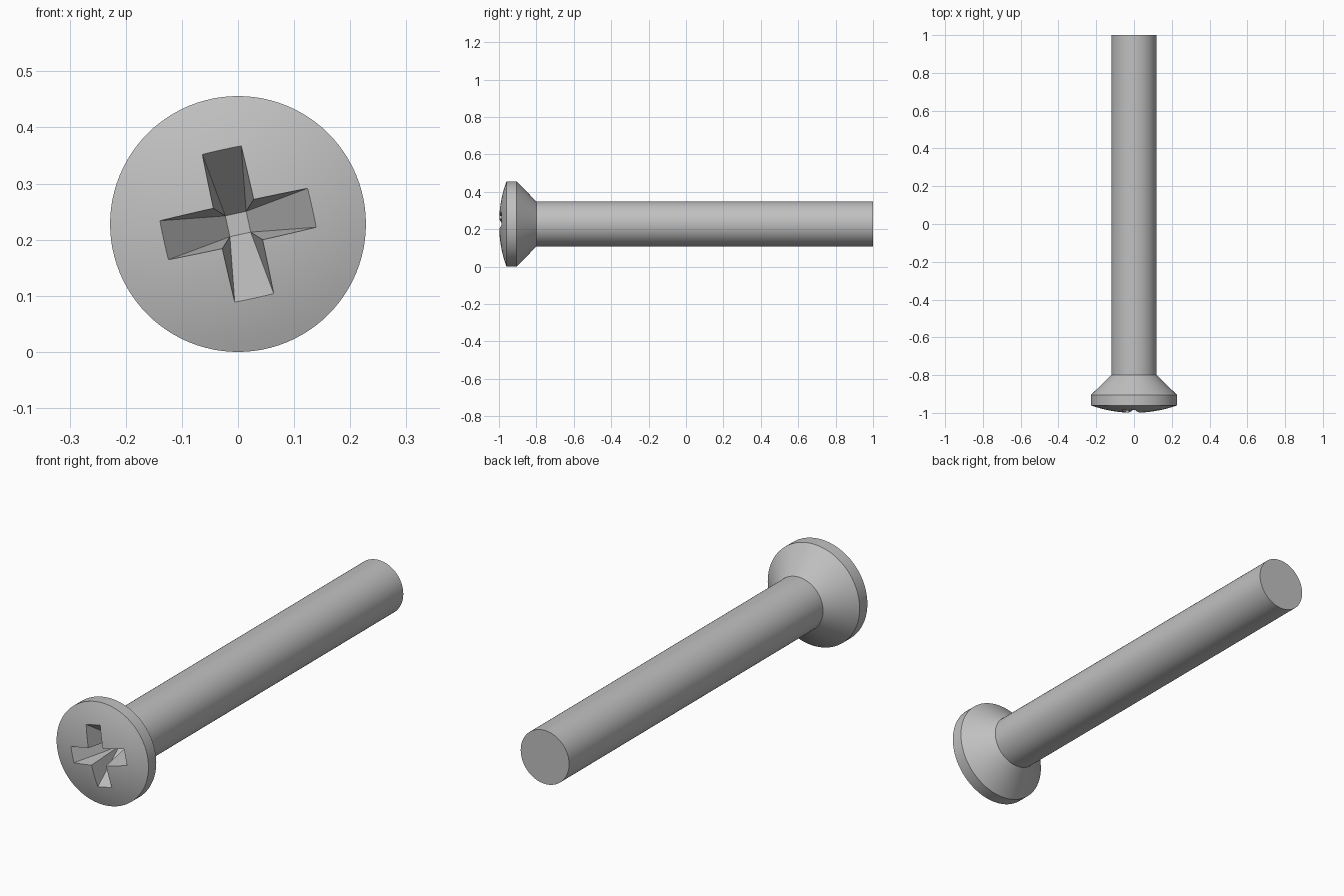
import bpy, bmesh, math
from mathutils import Matrix, Vector

cube = bpy.data.objects.get("Cube")
if cube:
    bpy.data.objects.remove(cube, do_unlink=True)

HEAD_R, SHANK_R = 0.228, 0.12
DOME_H = 0.04
TWIST = math.radians(12.4)

steel = bpy.data.materials.new("grey steel")
steel.use_nodes = True
colour = (0.53, 0.53, 0.53, 1)
steel.diffuse_color = colour
steel.node_tree.nodes["Principled BSDF"].inputs["Base Color"].default_value = colour


def make_object(name, bm):
    bmesh.ops.recalc_face_normals(bm, faces=bm.faces[:])
    mesh = bpy.data.meshes.new(name)
    bm.to_mesh(mesh)
    bm.free()
    mesh.materials.append(steel)
    ob = bpy.data.objects.new(name, mesh)
    bpy.context.collection.objects.link(ob)
    return ob


def lathe(name, profile, steps=96):
    """Spin (radius, y) points about the y axis through the head centre."""
    bm = bmesh.new()
    verts = [bm.verts.new((r, y, HEAD_R)) for r, y in profile]
    edges = [bm.edges.new(pair) for pair in zip(verts, verts[1:])]
    bmesh.ops.spin(bm, geom=verts + edges, cent=(0, 0, HEAD_R), axis=(0, 1, 0),
                   angle=math.tau, steps=steps)
    bmesh.ops.remove_doubles(bm, verts=bm.verts[:], dist=1e-5)
    return make_object(name, bm)


def wedge(name, turn):
    """Tapered slot cutter: wide at the mouth, square at the bottom."""
    bm = bmesh.new()
    rot = Matrix.Rotation(-turn, 3, 'Y')
    rings = []
    for y, length, width in ((-1.03, 0.166, 0.04), (-0.82, 0.019, 0.019)):
        rings.append([bm.verts.new(rot @ Vector((sx * width, y, sz * length))
                                   + Vector((0, 0, HEAD_R)))
                      for sx, sz in ((-1, -1), (1, -1), (1, 1), (-1, 1))])
    for ring in rings:
        bm.faces.new(ring)
    for i in range(4):
        j = (i + 1) % 4
        bm.faces.new((rings[0][i], rings[0][j], rings[1][j], rings[1][i]))
    ob = make_object(name, bm)
    ob.hide_render = True
    return ob


# Body profile: domed face, rim, countersunk cone, shank, flat end
dome_r = (HEAD_R ** 2 + DOME_H ** 2) / (2 * DOME_H)
sweep = math.asin(HEAD_R / dome_r)
profile = [(dome_r * math.sin(sweep * i / 10),
            -1 + dome_r * (1 - math.cos(sweep * i / 10))) for i in range(11)]
profile += [(HEAD_R, -0.905), (SHANK_R, -0.8), (SHANK_R, 1), (0, 1)]
screw = lathe("screw_body", profile)

# Cross recess from two crossing wedges
bpy.context.view_layer.objects.active = screw
for i in range(2):
    cutter = wedge("recess_cutter", TWIST + i * math.pi / 2)
    mod = screw.modifiers.new("recess", 'BOOLEAN')
    mod.operation = 'DIFFERENCE'
    mod.solver = 'EXACT'
    mod.object = cutter
    bpy.ops.object.modifier_apply(modifier=mod.name)
    bpy.data.objects.remove(cutter, do_unlink=True)

# Smooth round surfaces, crisp edges
bpy.ops.object.select_all(action='DESELECT')
screw.select_set(True)
bpy.ops.object.shade_smooth_by_angle(angle=math.radians(30))
